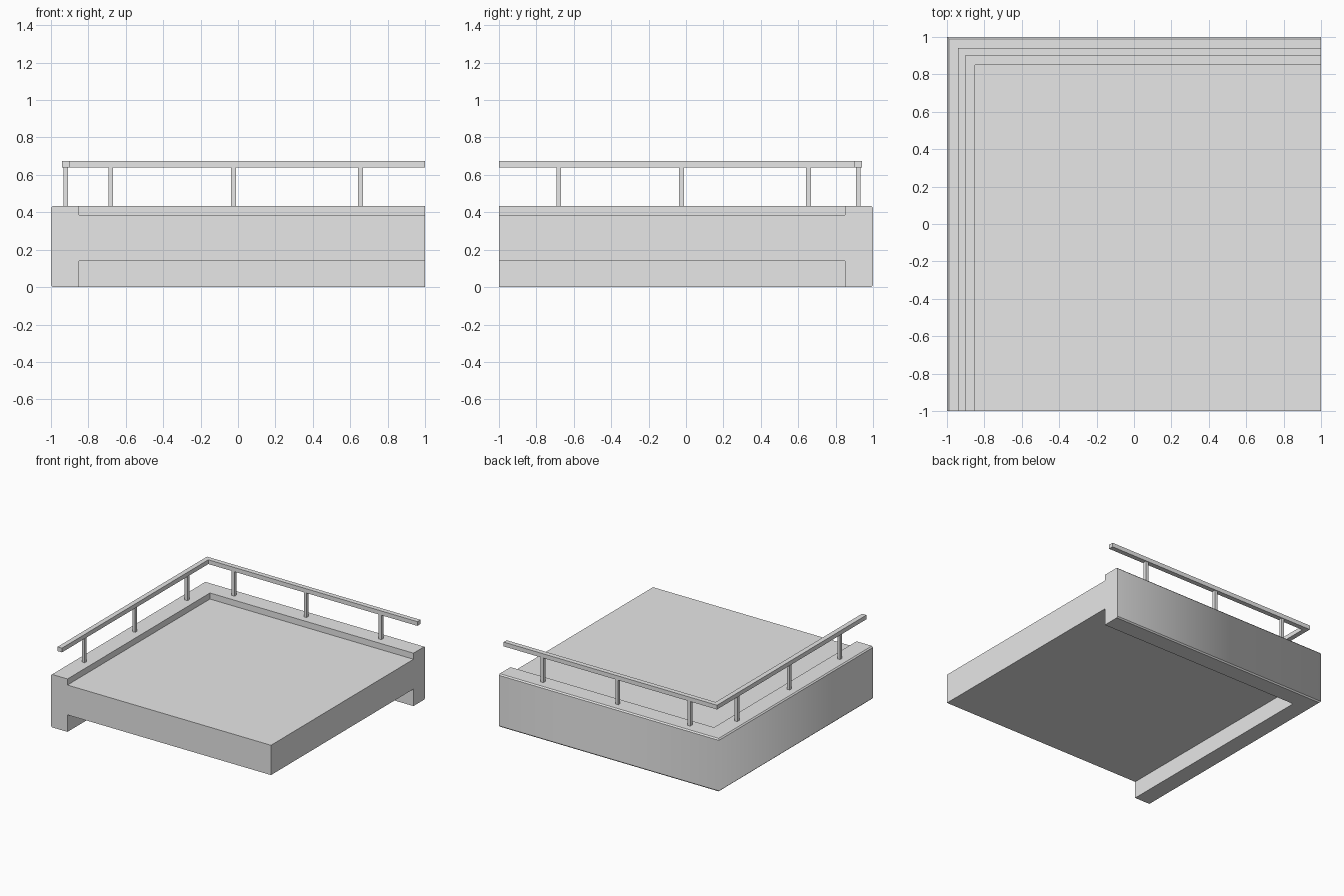
import bpy
import bmesh
import math

cube = bpy.data.objects.get("Cube")
if cube:
    bpy.data.objects.remove(cube, do_unlink=True)

# Single plain grey material
grey = bpy.data.materials.new("plain grey")
grey.use_nodes = True
grey.diffuse_color = (0.8, 0.8, 0.8, 1)
grey.node_tree.nodes["Principled BSDF"].inputs["Base Color"].default_value = grey.diffuse_color


def add_object(name, bm):
    mesh = bpy.data.meshes.new(name)
    bm.to_mesh(mesh)
    bm.free()
    mesh.materials.append(grey)
    obj = bpy.data.objects.new(name, mesh)
    bpy.context.collection.objects.link(obj)
    return obj


def corner_sweep(name, profile, smooth_corner=False):
    """Sweep (inset, height) points along the -x side and then the +y side."""
    bm = bmesh.new()
    rings = [[bm.verts.new(p) for p in ((d - 1, -1, z), (d - 1, 1 - d, z), (1, 1 - d, z))]
             for d, z in profile]
    for a, b in zip(rings, rings[1:] + rings[:1]):
        for i in range(2):
            bm.faces.new((a[i], a[i + 1], b[i + 1], b[i]))
    for end in (0, 2):
        bm.faces.new([ring[end] for ring in rings])
    # A full-width inset collapses to the open corner, closing the slab
    bmesh.ops.remove_doubles(bm, verts=bm.verts, dist=0.0001)
    bmesh.ops.dissolve_degenerate(bm, edges=bm.edges, dist=0.0001)
    bmesh.ops.recalc_face_normals(bm, faces=bm.faces)
    if smooth_corner:
        for face in bm.faces:
            face.smooth = True
        for edge in bm.edges:
            outer = all(v.co.x < -0.999 and v.co.y > 0.999 for v in edge.verts)
            edge.smooth = outer or edge.calc_face_angle(0) < math.radians(30)
    return add_object(name, bm)


# Floor slab with raised edge wall and lower skirt on two sides
WALL, TOP, FLOOR, UNDER, BEVEL = 0.15, 0.435, 0.385, 0.14, 0.01
corner_sweep("balcony_base", [
    (2, UNDER), (WALL, UNDER), (WALL, 0), (BEVEL, 0), (0, BEVEL),
    (0, TOP - BEVEL), (BEVEL, TOP), (WALL, TOP), (WALL, FLOOR), (2, FLOOR),
], smooth_corner=True)

# Handrail following the wall
RAIL_LOW = 0.64
corner_sweep("handrail", [(0.06, RAIL_LOW), (0.1, RAIL_LOW), (0.1, 0.675), (0.06, 0.675)])


# Square posts under the handrail
def post(name, x, y):
    bm = bmesh.new()
    bmesh.ops.create_cube(bm, size=1)
    bmesh.ops.scale(bm, vec=(0.026, 0.026, RAIL_LOW - TOP), verts=bm.verts)
    bmesh.ops.translate(bm, vec=(x, y, (RAIL_LOW + TOP) / 2), verts=bm.verts)
    add_object(name, bm)


for n, along in enumerate((-0.68, -0.025, 0.655), 1):
    post(f"side_post_{n}", -0.921, along)
    post(f"back_post_{n}", along, 0.921)
